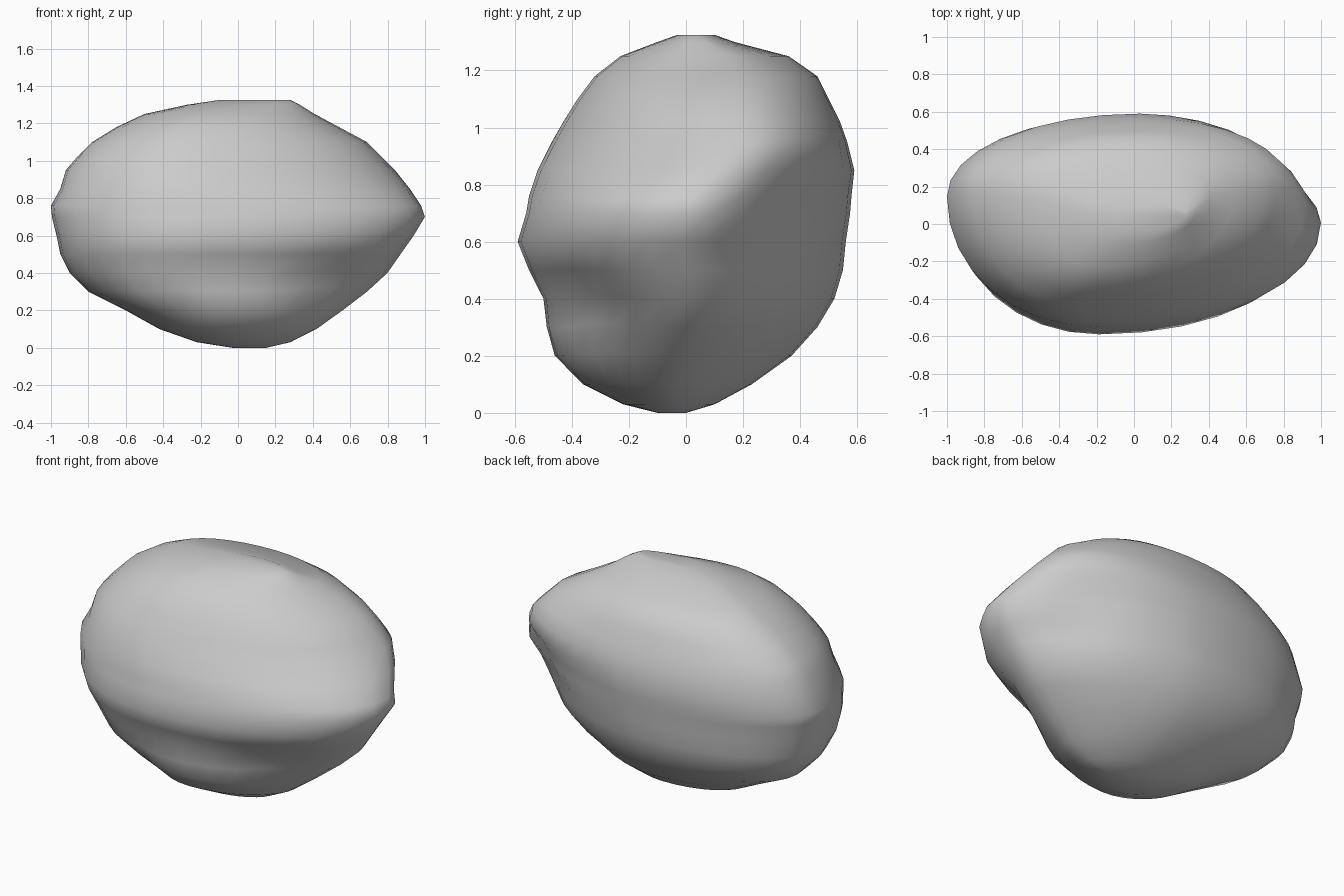
import bpy, bmesh
from math import sin, cos, pi, exp
from mathutils import Vector

if "Cube" in bpy.data.objects:
    bpy.data.objects.remove(bpy.data.objects["Cube"])

# Height rings: z, left, right, front, back extents
RINGS = [
    (0.00, -0.03, 0.15, -0.10, 0.00), (0.03, -0.22, 0.28, -0.22, 0.10),
    (0.10, -0.42, 0.42, -0.36, 0.23), (0.20, -0.60, 0.56, -0.46, 0.37),
    (0.30, -0.80, 0.69, -0.49, 0.46), (0.40, -0.90, 0.80, -0.50, 0.52),
    (0.50, -0.95, 0.87, -0.55, 0.55), (0.60, -0.97, 0.94, -0.59, 0.56),
    (0.70, -0.995, 1.0, -0.56, 0.575), (0.76, -1.0, 0.98, -0.55, 0.58),
    (0.85, -0.95, 0.92, -0.52, 0.59), (0.95, -0.92, 0.84, -0.47, 0.565),
    (1.02, -0.86, 0.77, -0.43, 0.54), (1.10, -0.78, 0.69, -0.38, 0.50),
    (1.18, -0.65, 0.54, -0.32, 0.46), (1.25, -0.50, 0.41, -0.23, 0.36),
    (1.30, -0.27, 0.33, -0.10, 0.17), (1.325, -0.10, 0.28, -0.03, 0.10),
]
SEGS = 32

# Shallow hollows: centre, radius, depth
DENTS = [
    (Vector((0.72, 0.33, 0.62)), 0.20, 0.05),
    (Vector((0.50, -0.36, 0.30)), 0.18, 0.04),
    (Vector((-0.32, -0.42, 0.27)), 0.10, 0.03),
]
CORE = Vector((0, 0, 0.66))


def ring_point(ring, a):
    """Lopsided oval whose four extremes are offset from its middle."""
    z, l, r, f, b = ring
    mx, my, hx, hy = (l + r) / 2, (f + b) / 2, (r - l) / 2, (b - f) / 2
    up = min(max((z - 0.75) / 0.2, 0), 1)
    yl = my + 0.23 * hy
    yr = my + 0.28 * up * hy
    xf = mx - (0.18 + 0.1 * up) * hx
    xb = mx + 0.10 * up * hx
    c, s = cos(a), sin(a)
    p = 2.05
    if c > 0 and s > 0:
        p = 1.7 + 0.35 * up
    elif c > 0 and z < 0.5:
        p = 1.85
    ex = abs(c) ** (2 / p) * (1 if c > 0 else -1)
    ey = abs(s) ** (2 / p) * (1 if s > 0 else -1)
    cx, cy = (xb if s > 0 else xf), (yr if c > 0 else yl)
    x = cx + ex * ((r - cx) if c > 0 else (cx - l))
    y = cy + ey * ((b - cy) if s > 0 else (cy - f))
    v = Vector((x, y, z))
    for centre, rad, depth in DENTS:
        v += (CORE - centre).normalized() * depth * exp(-((v - centre).length / rad) ** 2)
    return v


# Boulder body
bm = bmesh.new()
loops = [[bm.verts.new(ring_point(r, 2 * pi * i / SEGS)) for i in range(SEGS)] for r in RINGS]
for lo, hi in zip(loops, loops[1:]):
    for i in range(SEGS):
        j = (i + 1) % SEGS
        bm.faces.new((lo[i], lo[j], hi[j], hi[i]))
bm.faces.new(loops[0][::-1])
bm.faces.new(loops[-1])
bmesh.ops.recalc_face_normals(bm, faces=bm.faces)

mesh = bpy.data.meshes.new("boulder")
bm.to_mesh(mesh)
bm.free()
boulder = bpy.data.objects.new("boulder", mesh)
bpy.context.collection.objects.link(boulder)
bpy.context.view_layer.objects.active = boulder
boulder.select_set(True)
bpy.ops.object.shade_smooth_by_angle(angle=0.9)
